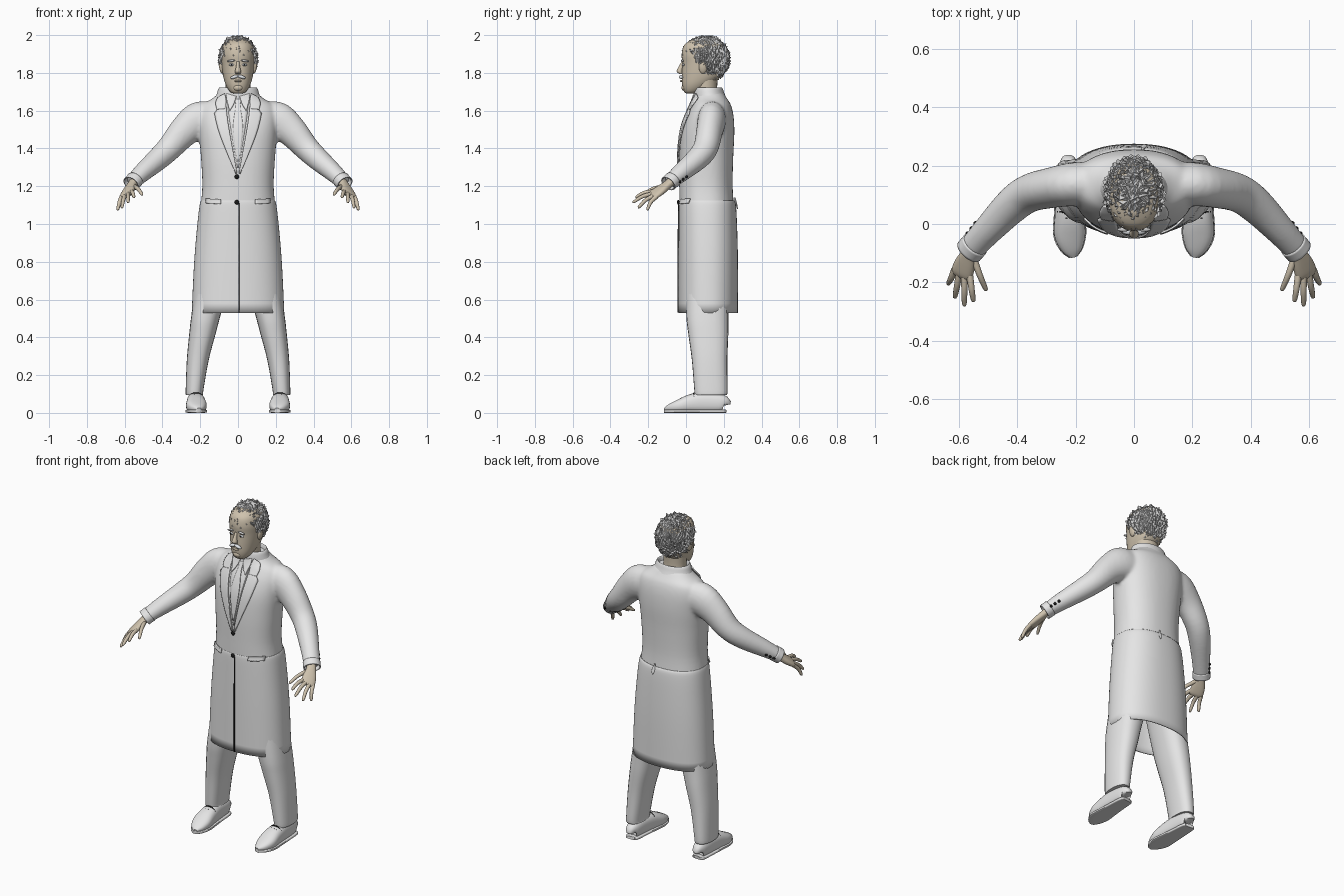
import bpy, bmesh, math, random
from mathutils import Vector, Matrix

if "Cube" in bpy.data.objects:
    bpy.data.objects.remove(bpy.data.objects["Cube"])
random.seed(4)
X, Y, Z = Vector((1, 0, 0)), Vector((0, 1, 0)), Vector((0, 0, 1))


def material(name, r, g, b):
    m = bpy.data.materials.new(name)
    m.use_nodes = True
    m.diffuse_color = (r, g, b, 1)
    m.node_tree.nodes["Principled BSDF"].inputs["Base Color"].default_value = (r, g, b, 1)
    return m


CLOTH = material("pale cloth", .79, .79, .79)
SKIN = material("skin", .62, .54, .42)
HAIR = material("grey hair", .6, .6, .6)
WHITE = material("white whiskers", .78, .81, .84)
BLACK = material("black", .01, .01, .01)


def smooth_rows(rows, k):
    """Catmull-Rom interpolation of tuples."""
    out = []
    for i in range(len(rows) - 1):
        quad = [rows[max(i - 1, 0)], rows[i], rows[i + 1], rows[min(i + 2, len(rows) - 1)]]
        for j in range(k):
            t = j / k
            out.append(tuple(b + .5 * t * (c - a + t * (2*a - 5*b + 4*c - d + t * (3*(b - c) + d - a)))
                             for a, b, c, d in zip(*quad)))
    return out + [tuple(rows[-1])]


def sweep(bm, rows, side=None, flat=False, n=2, seg=24, k=4, caps=True):
    """Skin rings; each row is x, y, z, half width, half height."""
    rows = smooth_rows(rows, k)
    pts = [Vector(r[:3]) for r in rows]
    rings = []
    for i, r in enumerate(rows):
        if flat:
            s, u = X, Y
        else:
            t = (pts[min(i + 1, len(pts) - 1)] - pts[max(i - 1, 0)]).normalized()
            s = (side - t * side.dot(t) if side else t.cross(Z)).normalized()
            u = s.cross(t)
        ring = []
        for j in range(seg):
            a = 2 * math.pi * j / seg
            c, d = (math.copysign(abs(f) ** (2 / n), f) for f in (math.cos(a), math.sin(a)))
            ring.append(bm.verts.new(pts[i] + s * c * r[3] + u * d * r[4]))
        rings.append(ring)
    for p, q in zip(rings, rings[1:]):
        for j in range(seg):
            bm.faces.new((p[j], p[(j + 1) % seg], q[(j + 1) % seg], q[j]))
    if caps:
        bm.faces.new(rings[0])
        bm.faces.new(rings[-1])


def finish(name, bm, mat, mirror=False, thick=0, smooth=True):
    bmesh.ops.recalc_face_normals(bm, faces=bm.faces[:])
    me = bpy.data.meshes.new(name)
    bm.to_mesh(me)
    bm.free()
    ob = bpy.data.objects.new(name, me)
    bpy.context.collection.objects.link(ob)
    me.materials.append(mat)
    if smooth:
        bpy.ops.object.select_all(action='DESELECT')
        ob.select_set(True)
        bpy.context.view_layer.objects.active = ob
        bpy.ops.object.shade_smooth_by_angle(angle=math.radians(45))
    if thick:
        sol = ob.modifiers.new("thickness", 'SOLIDIFY')
        sol.thickness, sol.offset = thick, -1
    if mirror:
        ob.modifiers.new("mirror", 'MIRROR').use_mirror_merge = False
    return ob


def part(name, mat, rows, mirror=False, thick=0, **kw):
    bm = bmesh.new()
    sweep(bm, rows, **kw)
    return finish(name, bm, mat, mirror, thick)


def ball(name, mat, loc, size, mirror=False, rot=0, axis='Y'):
    bm = bmesh.new()
    mtx = Matrix.Translation(loc) @ Matrix.Rotation(rot, 4, axis) @ Matrix.Diagonal((*size, 1))
    bmesh.ops.create_uvsphere(bm, u_segments=20, v_segments=12, radius=1, matrix=mtx)
    return finish(name, bm, mat, mirror)


def body(rows, x=0):
    """Turn z, half width, front y, back y into sweep rows."""
    return [(x, (f + b) / 2, z, w, (b - f) / 2) for z, w, f, b in rows]


# Jacket body and sleeves, fused into one skin
N = 2.3
TORSO = body([(1.08, .2, -.035, .255), (1.2, .189, -.036, .247), (1.35, .196, -.036, .25),
              (1.48, .207, -.026, .256), (1.57, .21, 0, .252), (1.63, .19, .03, .238),
              (1.665, .135, .045, .217), (1.7, .095, .055, .195)])
SLEEVE = [(.1, .14, 1.55, .07, .08), (.2, .137, 1.55, .075, .1), (.28, .125, 1.495, .07, .084),
          (.36, .105, 1.405, .066, .068), (.42, .062, 1.347, .062, .061), (.5, -.02, 1.277, .052, .05),
          (.556, -.082, 1.225, .046, .04)]
bm = bmesh.new()
sweep(bm, TORSO, flat=True, n=N, seg=48)
for sign in (1, -1):
    sweep(bm, [(sign * r[0],) + r[1:] for r in SLEEVE])
jacket = finish("jacket", bm, CLOTH)
fuse = jacket.modifiers.new("fuse", 'REMESH')
fuse.mode, fuse.voxel_size, fuse.use_smooth_shade = 'VOXEL', .009, True
relax = jacket.modifiers.new("relax", 'SMOOTH')
relax.factor, relax.iterations = .5, 8
part("cuffs", CLOTH, [(.545, -.07, 1.236, .049, .044), (.566, -.094, 1.214, .049, .043)], True, .006, caps=False)

# Open coat skirt
SKIRT = body([(.53, .245, -.04, .275), (.8, .232, -.04, .275), (1, .215, -.039, .27),
              (1.1, .203, -.038, .264), (1.125, .196, -.035, .256)])
part("coat_skirt", CLOTH, SKIRT, thick=.006, flat=True, n=N, seg=64, caps=False)


def front_y(x, z):
    rows = smooth_rows(TORSO if z > 1.12 else SKIRT, 8)
    r = min(rows, key=lambda q: abs(q[2] - z))
    i = min(rows.index(r), len(rows) - 2) - (z < r[2] and rows.index(r) > 0)
    a, b = rows[i], rows[i + 1]
    t = (z - a[2]) / (b[2] - a[2])
    cy, w, d = (a[m] + (b[m] - a[m]) * t for m in (1, 3, 4))
    return cy - d * max(0, 1 - abs(x / w) ** N) ** (1 / N)


def plate(name, mat, left, right, lift, mirror=False, cols=6):
    """A thin cloth panel that follows the chest between two edges of (x, z)."""
    bm = bmesh.new()
    grid = []
    for (ax, az), (bx, bz) in zip(smooth_rows(left, 5), smooth_rows(right, 5)):
        row = []
        for j in range(cols + 1):
            x, z = ax + (bx - ax) * j / cols, az + (bz - az) * j / cols
            row.append(bm.verts.new((x, front_y(x, z) - lift, z)))
        grid.append(row)
    for p, q in zip(grid, grid[1:]):
        for j in range(cols):
            bm.faces.new((p[j], p[j + 1], q[j + 1], q[j]))
    ob = finish(name, bm, mat, mirror)
    sol = ob.modifiers.new("thickness", 'SOLIDIFY')
    sol.thickness, sol.offset = .007, 0
    return ob


# Shirt, tie, lapels, collar, pockets and closures
plate("shirt_front", CLOTH, [(-.06, 1.69), (-.045, 1.55), (-.004, 1.3)], [(.06, 1.69), (.045, 1.55), (.004, 1.3)], .001)
plate("tie", CLOTH, [(-.016, 1.66), (-.012, 1.62), (-.026, 1.5), (-.005, 1.33)],
      [(.016, 1.66), (.012, 1.62), (.026, 1.5), (.005, 1.33)], .007)
plate("shirt_collar", CLOTH, [(.008, 1.675), (.022, 1.635), (.043, 1.6)], [(.06, 1.69), (.06, 1.66), (.046, 1.602)], .011, True)
plate("lapels", CLOTH, [(.066, 1.66), (.05, 1.52), (.004, 1.27)], [(.125, 1.585), (.095, 1.47), (.012, 1.265)], .009, True)
plate("collar_leaves", CLOTH, [(.07, 1.69), (.062, 1.65), (.068, 1.61)], [(.105, 1.67), (.118, 1.64), (.112, 1.606)], .012, True)
plate("pocket_flaps", CLOTH, [(.09, 1.13), (.09, 1.105)], [(.17, 1.135), (.17, 1.11)], .007, True)
plate("front_opening", BLACK, [(.002, 1.11), (.002, .8), (.002, .532)], [(.007, 1.11), (.007, .8), (.007, .532)], .001, cols=1)
part("coat_collar", CLOTH, [(0, .13, 1.655, .125, .09), (0, .122, 1.69, .112, .082), (0, .12, 1.715, .104, .075),
                            (0, .12, 1.722, .094, .068), (0, .12, 1.69, .088, .06)], flat=True, seg=40, caps=False)
for z in (1.25, 1.115):
    ball("front_button", BLACK, (-.006, front_y(0, z) - .004, z), (.012, .007, .012))
for i in range(3):
    c = Vector(SLEEVE[5][:3]).lerp(Vector(SLEEVE[6][:3]), .12 + i * .27)
    ball("sleeve_buttons", BLACK, c + Vector((.7, .58, -.4)).normalized() * (.051 - .002 * i), (.008, .008, .008), True)
part("back_tab", CLOTH, [(.03, .257, 1.14, .004, .005), (.035, .268, 1.1, .01, .004), (.035, .272, 1.08, .003, .003)],
     flat=True, seg=8)

# Trousers
part("trousers", CLOTH, [(.23, .132, .095, .046, .084), (.23, .132, .12, .047, .088), (.213, .125, .28, .058, .094),
                         (.188, .118, .42, .07, .106), (.167, .113, .53, .078, .112), (.11, .115, .8, .095, .115),
                         (.085, .115, .95, .085, .11)], True, flat=True, n=2.4)

# Shoes, soles and laces
SHOE = [(.225, .208, .04, .018, .025), (.225, .195, .05, .036, .045), (.224, .1, .055, .044, .055),
        (.222, .03, .05, .05, .05), (.22, -.035, .036, .054, .036), (.213, -.085, .024, .037, .022),
        (.208, -.112, .016, .012, .011)]
part("shoes", CLOTH, SHOE, True, n=2.5)
part("soles", CLOTH, [(x, y * 1.015, .009, w + .003, .009) for x, y, z, w, h in SHOE], True, n=5)
for i in range(4):
    y, z = .042 - i * .02, .104 - i * .009
    part("laces", BLACK, [(.183, y, z - .02, .004, .004), (.203, y, z - .002, .004, .004), (.222, y, z, .004, .004),
                          (.242, y, z - .002, .004, .004), (.261, y, z - .02, .004, .004)], True, seg=6, k=2)

# Hands
ACROSS = Vector((.86, .2, -.46))
bm = bmesh.new()
sweep(bm, [(.545, -.07, 1.232, .026, .022), (.563, -.1, 1.206, .027, .02), (.578, -.135, 1.18, .037, .019),
           (.59, -.168, 1.157, .04, .016), (.594, -.182, 1.147, .032, .008)], side=ACROSS, n=2.4)
tips = [(.55, -.268, 1.142), (.582, -.283, 1.115), (.615, -.255, 1.086), (.638, -.207, 1.074)]
fingers = [(Vector((.59, -.163, 1.158)) + ACROSS * (-.03 + .02 * i), Vector(t)) for i, t in enumerate(tips)]
fingers.append((Vector((.551, -.115, 1.2)), Vector((.506, -.23, 1.155))))
for base, tip in fingers:
    bend = base.lerp(tip, .5) + Vector((0, -.004, .008))
    sweep(bm, [(*base, .012, .012), (*bend, .0105, .0105), (*base.lerp(tip, .92), .008, .008), (*tip, .002, .002)], seg=10)
finish("hands", bm, SKIN, True)

# Head, neck and face
part("neck", SKIN, [(0, .11, 1.64, .072, .064), (0, .105, 1.71, .066, .06), (0, .105, 1.8, .07, .065)], flat=True)
HEAD = body([(1.69, .02, .005, .05), (1.7, .042, -.01, .075), (1.735, .064, -.02, .13), (1.785, .079, -.022, .19),
             (1.85, .087, -.02, .21), (1.9, .089, -.023, .213), (1.95, .078, -.008, .2), (1.98, .04, .04, .14)])
part("head", SKIN, HEAD, flat=True, n=2.2, seg=36)
part("nose", SKIN, [(0, -.017, 1.86, .008, .006), (0, -.026, 1.835, .01, .012), (0, -.034, 1.808, .016, .016),
                    (0, -.024, 1.793, .012, .008)], flat=True, seg=14)
ball("ears", SKIN, (.088, .09, 1.83), (.012, .022, .035), True, .15)
ball("eyes", WHITE, (.034, -.014, 1.843), (.014, .007, .007), True)
ball("pupils", BLACK, (.034, -.02, 1.843), (.005, .002, .005), True)
ball("eyebrows", HAIR, (.036, -.019, 1.864), (.022, .007, .006), True, .15)
ball("moustache", WHITE, (.018, -.026, 1.779), (.023, .011, .009), True, .3)
ball("lower_lip", SKIN, (0, -.022, 1.757), (.02, .009, .006))
ball("chin", SKIN, (0, -.008, 1.722), (.025, .016, .018))


# Hair cap and overlapping tufts
def hairline(y):
    return 1.9 - .125 * min(max((y - .03) / .1, 0), 1)


CENTRE, RADII = Vector((0, .103, 1.872)), Vector((.096, .122, .118))
bm = bmesh.new()
bmesh.ops.create_uvsphere(bm, u_segments=32, v_segments=20, radius=1,
                          matrix=Matrix.Translation(CENTRE) @ Matrix.Diagonal((*RADII, 1)))
bmesh.ops.delete(bm, geom=[v for v in bm.verts if v.co.z < hairline(v.co.y)], context='VERTS')
COUNT = 620
for i in range(COUNT):
    h = 1 - 2 * (i + .5) / COUNT
    a = i * math.pi * (3 - math.sqrt(5))
    d = Vector((math.cos(a) * math.sqrt(1 - h * h), math.sin(a) * math.sqrt(1 - h * h), h))
    p = CENTRE + d * RADII
    if p.z < hairline(p.y):
        continue
    down = (-Z + d * d.z + Vector((random.uniform(-.5, .5), random.uniform(-.5, .5), 0))).normalized()
    s = d.cross(down).normalized()
    frame = Matrix((s, d, down)).transposed().to_4x4()
    bmesh.ops.create_cone(bm, cap_ends=True, segments=4, radius1=.011, radius2=.004, depth=.034,
                          matrix=Matrix.Translation(p) @ frame @ Matrix.Diagonal((1, .8, 1, 1)))
finish("hair", bm, HAIR, smooth=False)
